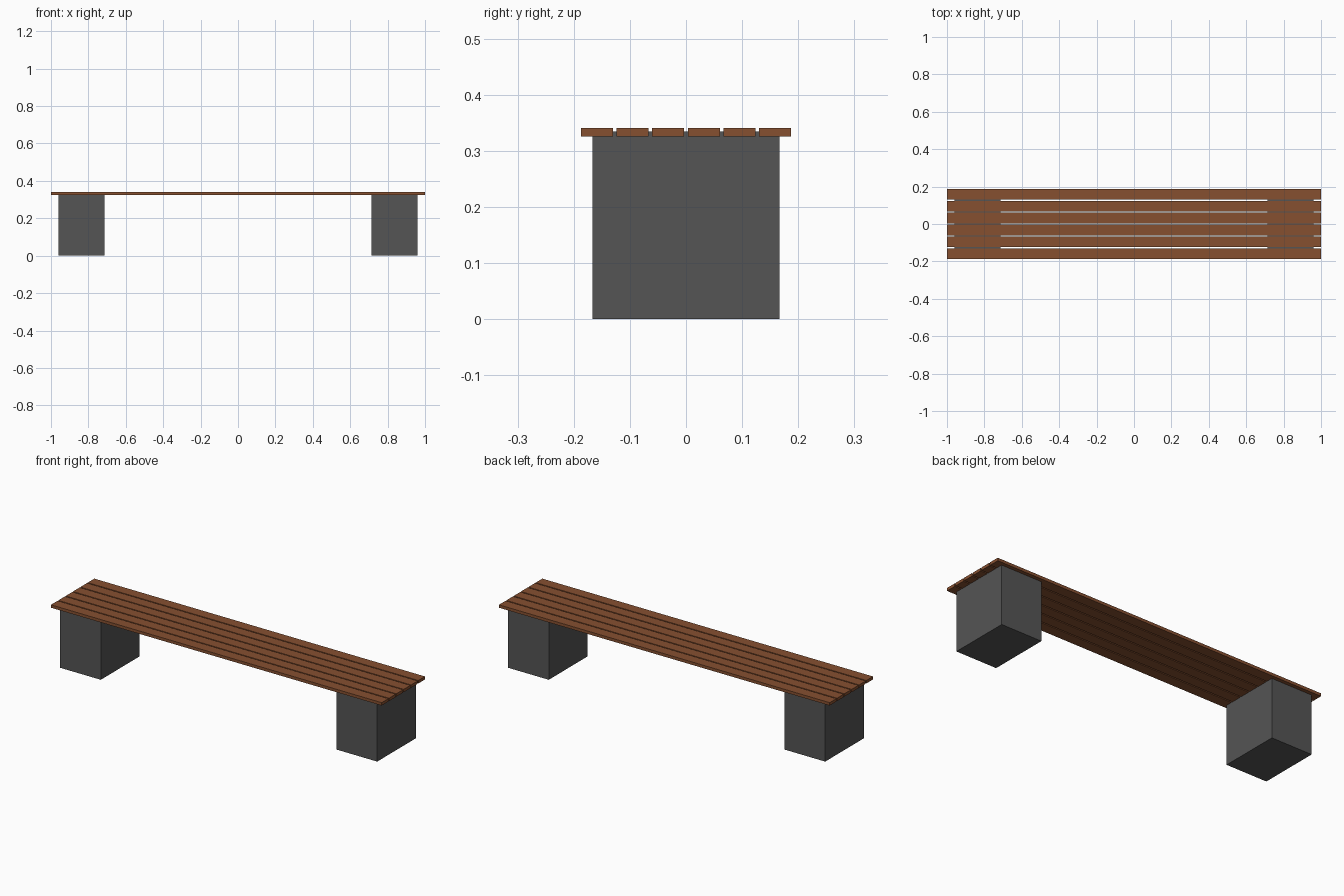
import bpy

if "Cube" in bpy.data.objects:
    bpy.data.objects.remove(bpy.data.objects["Cube"])


def material(name, color):
    mat = bpy.data.materials.new(name)
    mat.diffuse_color = (*color, 1.0)
    mat.use_nodes = True
    mat.node_tree.nodes["Principled BSDF"].inputs["Base Color"].default_value = mat.diffuse_color
    return mat


def box(name, center, size, mat):
    bpy.ops.mesh.primitive_cube_add(size=1, location=center)
    obj = bpy.context.object
    obj.name = name
    obj.scale = size
    bpy.ops.object.transform_apply(location=False, rotation=False, scale=True)
    obj.data.materials.append(mat)
    return obj


wood = material("brown_wood", (0.24, 0.08, 0.03))
concrete = material("dark_concrete", (0.09, 0.09, 0.09))

# Seat: six long planks with narrow gaps
SLATS, PITCH, WIDTH = 6, 0.0635, 0.057
BOTTOM, TOP = 0.325, 0.341
for i in range(SLATS):
    y = (i - (SLATS - 1) / 2) * PITCH
    box(f"seat_slat_{i + 1}", (0, y, (BOTTOM + TOP) / 2), (2.0, WIDTH, TOP - BOTTOM), wood)

# Block legs, rising slightly into the gaps between the planks
LEG_HEIGHT = 0.334
for side, label in ((-1, "left"), (1, "right")):
    box(f"{label}_leg", (side * 0.836, 0, LEG_HEIGHT / 2), (0.246, 0.334, LEG_HEIGHT), concrete)
